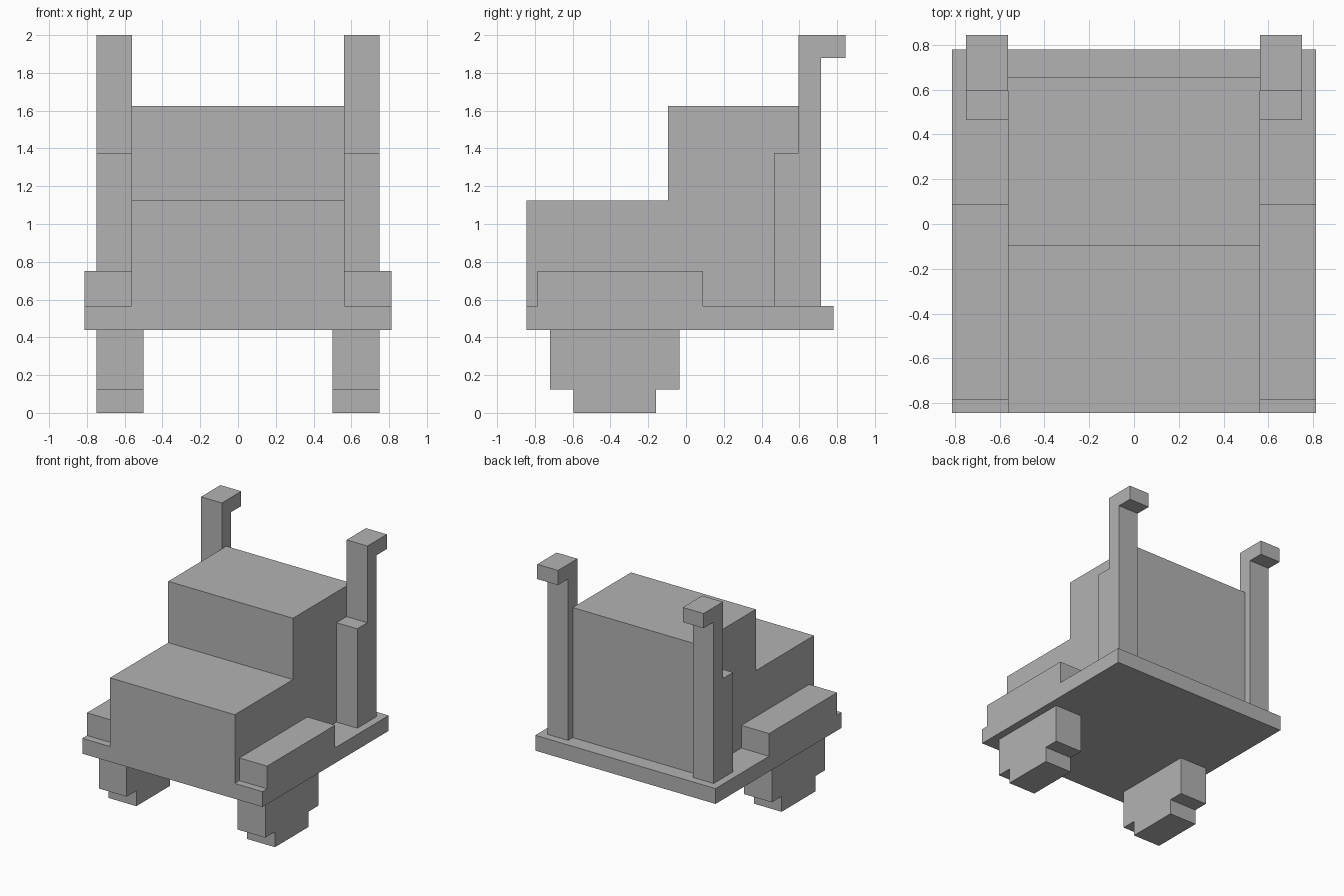
import bpy
import bmesh

cube = bpy.data.objects.get("Cube")
if cube:
    bpy.data.objects.remove(cube, do_unlink=True)

grey = bpy.data.materials.new("plain grey")
grey.use_nodes = True
colour = (0.45, 0.45, 0.45, 1)
grey.diffuse_color = colour
grey.node_tree.nodes["Principled BSDF"].inputs["Base Color"].default_value = colour


def extrude_profile(name, x0, x1, profile):
    """Extrude a closed (y, z) side profile from x0 to x1."""
    bm = bmesh.new()
    face = bm.faces.new([bm.verts.new((x0, y, z)) for y, z in profile])
    result = bmesh.ops.extrude_face_region(bm, geom=[face])
    moved = [g for g in result["geom"] if isinstance(g, bmesh.types.BMVert)]
    bmesh.ops.translate(bm, verts=moved, vec=(x1 - x0, 0, 0))
    bmesh.ops.recalc_face_normals(bm, faces=bm.faces)
    mesh = bpy.data.meshes.new(name)
    bm.to_mesh(mesh)
    bm.free()
    mesh.materials.append(grey)
    obj = bpy.data.objects.new(name, mesh)
    bpy.context.collection.objects.link(obj)
    return obj


def pair(name, x0, x1, profile):
    """Make the same part on the left (+x) and the right (-x)."""
    extrude_profile("left_" + name, x0, x1, profile)
    extrude_profile("right_" + name, -x1, -x0, profile)


def rect(y0, y1, z0, z1):
    return [(y0, z0), (y1, z0), (y1, z1), (y0, z1)]


DECK = 0.565      # top of the chassis plate
BODY = 0.5625     # half width of the body

# Chassis plate
extrude_profile("chassis", -0.8125, 0.8125, rect(-0.845, 0.78, 0.44, DECK))

# Stepped body: low hood in front, tall cab behind
extrude_profile("hood_and_cab", -BODY, BODY, [
    (-0.845, DECK), (0.655, DECK), (0.655, 1.625),
    (-0.095, 1.625), (-0.095, 1.125), (-0.845, 1.125)])

# Fenders beside the hood
pair("fender", BODY, 0.8125, rect(-0.785, 0.09, DECK, 0.75))

# Exhaust stacks: thick foot, thin pipe, backward lip at the top
pair("exhaust_stack", BODY, 0.75, [
    (0.465, DECK), (0.715, DECK), (0.715, 1.88), (0.845, 1.88),
    (0.845, 2.0), (0.595, 2.0), (0.595, 1.375), (0.465, 1.375)])

# Front wheels with a narrower tread block at the ground
pair("front_wheel", 0.5, 0.75, [
    (-0.72, 0.44), (-0.72, 0.125), (-0.595, 0.125), (-0.595, 0),
    (-0.16, 0), (-0.16, 0.125), (-0.035, 0.125), (-0.035, 0.44)])
